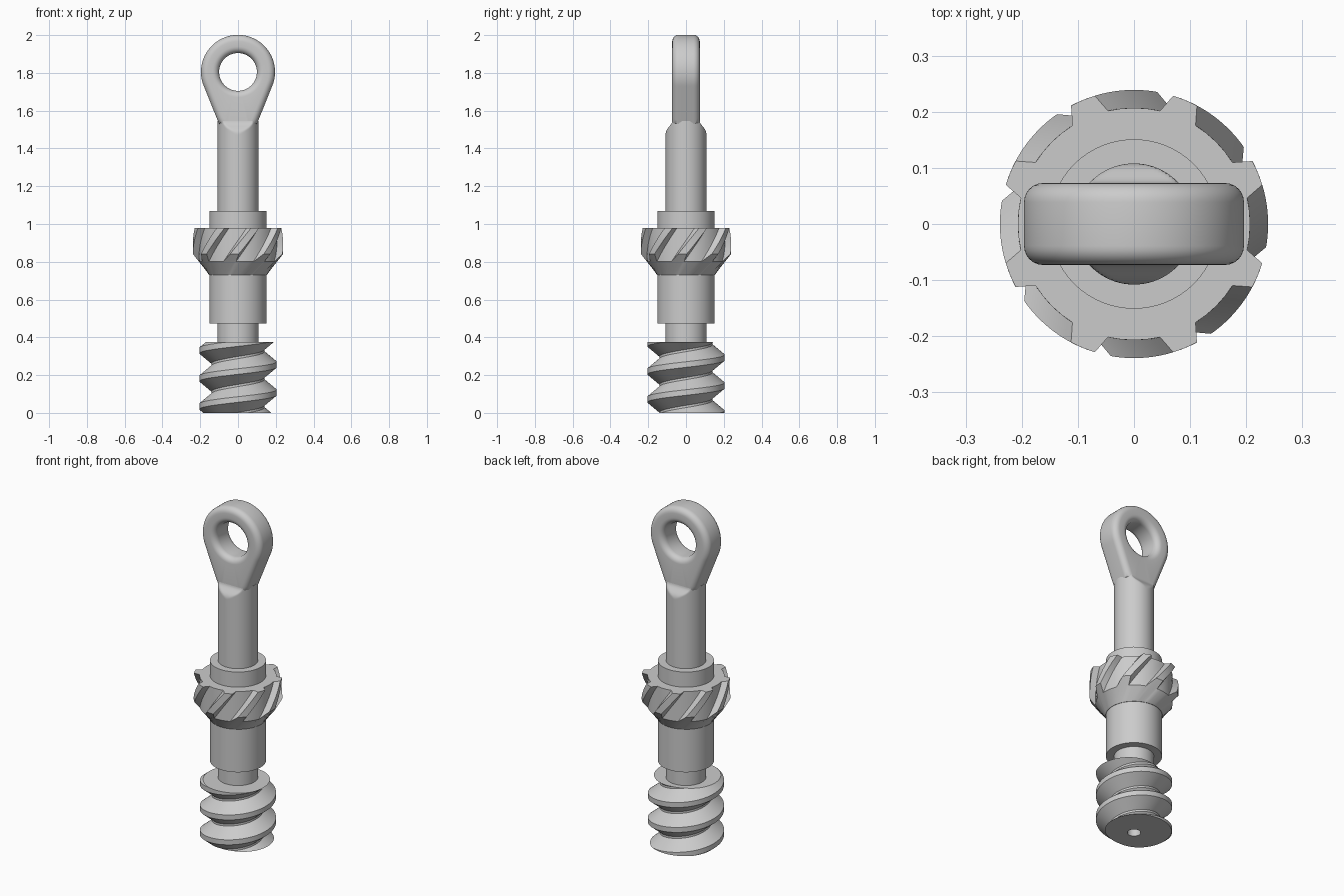
import bpy, bmesh
from math import pi, cos, sin, radians, tau, sqrt

cube = bpy.data.objects.get("Cube")
if cube:
    bpy.data.objects.remove(cube)

steel = bpy.data.materials.new("grey steel")
steel.use_nodes = True
GREY = (0.6, 0.6, 0.6, 1)
steel.diffuse_color = GREY
bsdf = next(n for n in steel.node_tree.nodes if n.type == 'BSDF_PRINCIPLED')
bsdf.inputs["Base Color"].default_value = GREY


def finish(name, bm):
    bmesh.ops.recalc_face_normals(bm, faces=bm.faces)
    mesh = bpy.data.meshes.new(name)
    bm.to_mesh(mesh)
    bm.free()
    mesh.materials.append(steel)
    obj = bpy.data.objects.new(name, mesh)
    bpy.context.collection.objects.link(obj)
    return obj


def smooth(obj):
    bpy.ops.object.select_all(action='DESELECT')
    obj.select_set(True)
    bpy.context.view_layer.objects.active = obj
    bpy.ops.object.shade_smooth_by_angle(angle=radians(30))


def loft(name, rings, loop=False):
    """Skin closed rings; cap the ends, or join last to first if loop."""
    bm = bmesh.new()
    vs = [[bm.verts.new(p) for p in ring] for ring in rings]
    n = len(vs[0])
    pairs = list(zip(vs, vs[1:])) + ([(vs[-1], vs[0])] if loop else [])
    for a, b in pairs:
        for i in range(n):
            j = (i + 1) % n
            bm.faces.new((a[i], a[j], b[j], b[i]))
    if not loop:
        bm.faces.new(vs[0])
        bm.faces.new(vs[-1])
    return finish(name, bm)


def circle(r, z, n=96, flat=1.0):
    """Circle with its front and back cut flat at y = +-flat."""
    pts = [(r * cos(tau * i / n), r * sin(tau * i / n)) for i in range(n)]
    return [(x, max(-flat, min(flat, y)), z) for x, y in pts]


def cylinder(name, r, z0, z1):
    return loft(name, [circle(r, z0), circle(r, z1)])


# Worm thread: a swept trapezoid profile, trimmed flat at both ends
PITCH, TOP = 0.148, 0.375
STEPS = 72
PROFILE = ((0.205, -0.1), (0.205, 0.1), (0.14, 0.46), (0.14, 0.54))
bm = bmesh.new()
rows = []
for turn in range(-2, 5):
    for r, u in PROFILE:
        rows.append([bm.verts.new((r * cos(tau * i / STEPS), r * sin(tau * i / STEPS),
                                   PITCH * (turn + u + i / STEPS) - 0.04))
                     for i in range(STEPS)])
step = len(PROFILE)
for k in range(len(rows) - 1 - step):
    a, b = rows[k], rows[k + 1]
    for i in range(STEPS - 1):
        bm.faces.new((a[i], a[i + 1], b[i + 1], b[i]))
    c, d = rows[k + step], rows[k + step + 1]
    bm.faces.new((a[-1], c[0], d[0], b[-1]))
for z, up in ((0, -1), (TOP, 1)):
    cut = bmesh.ops.bisect_plane(bm, geom=bm.verts[:] + bm.edges[:] + bm.faces[:],
                                 plane_co=(0, 0, z), plane_no=(0, 0, up), clear_outer=True)
    edges = [e for e in cut["geom_cut"] if isinstance(e, bmesh.types.BMEdge)]
    bmesh.ops.contextual_create(bm, geom=edges)
loose = [v for v in bm.verts if not v.link_faces]
bmesh.ops.delete(bm, geom=loose, context='VERTS')
worm = finish("worm_thread", bm)

# Centre hole in the worm's end
drill = cylinder("drill_cutter", 0.036, -0.1, 0.15)
drill.hide_render = True
hole = worm.modifiers.new("centre_hole", 'BOOLEAN')
hole.operation = 'DIFFERENCE'
hole.object = drill
bpy.context.view_layer.objects.active = worm
bpy.ops.object.modifier_apply(modifier=hole.name)
bpy.data.objects.remove(drill)
smooth(worm)

# Shaft and collars
smooth(cylinder("lower_shaft", 0.108, 0.3, 0.5))
smooth(cylinder("lower_collar", 0.151, 0.474, 0.735))
smooth(cylinder("upper_collar", 0.151, 0.97, 1.07))

# Helical gear with a conical underside
TEETH, BASE, GEAR_TOP = 8, 0.73, 0.98
TWIST = radians(195)
columns = []
for t in range(TEETH):
    for deg, r in ((-13, 0.207), (-6.5, 0.207), (0, 0.207), (6.5, 0.207), (13, 0.207),
                   (17, 0.239), (22.5, 0.239), (28, 0.239)):
        columns.append((radians(deg + 360 / TEETH * t), r))


def gear_point(a, r, z):
    a += TWIST * (z - GEAR_TOP)
    return (r * cos(a), r * sin(a), z)


rings = [[gear_point(a, 0.153, BASE) for a, r in columns]]
for k in range(11):
    ring = []
    for a, r in columns:
        z0 = BASE + (r - 0.153) * 1.3
        ring.append(gear_point(a, r, z0 + (GEAR_TOP - z0) * k / 10))
    rings.append(ring)
smooth(loft("helical_gear", rings))

# Rod, with its top blending from round to flat-sided
ROD, HALF = 0.108, 0.073
rings = [circle(ROD, 1.0)]
for k in range(13):
    t = k / 12
    flat = HALF + (ROD - HALF) * (1 + cos(pi * t ** 1.3)) / 2
    rings.append(circle(ROD, 1.47 + 0.075 * t, flat=flat))
smooth(loft("upper_rod", rings))

# Eye: teardrop ring with rounded edges
CENTRE, OUTER, HOLE, ROUND = 1.805, 0.196, 0.1, 0.034
NORMAL, FOOT = radians(-22), 0.275


def outline(a, inset):
    """Distance from the eye centre to the teardrop edge at angle a."""
    r = OUTER - inset
    if sin(a) > sin(NORMAL):
        return r
    right = a if cos(a) >= 0 else pi - a
    away = right - NORMAL
    return min(r / max(cos(away), 0.05), FOOT / -sin(a))


section = []  # (is outer edge, inset, y) around the ring's cross-section
for outer, sign in ((True, 1), (False, -1)):
    for corner in (-1, 1):
        for k in range(7):
            q = pi / 2 * (k / 6 if corner > 0 else 1 - k / 6)
            y = corner * (HALF - ROUND + ROUND * sin(q))
            section.append((outer, ROUND * (1 - cos(q)), y * sign))
rings = []
COUNT = 144
for i in range(COUNT):
    a = tau * i / COUNT
    ring = []
    for outer, inset, y in section:
        r = outline(a, inset) if outer else HOLE + inset
        ring.append((r * cos(a), y, CENTRE + r * sin(a)))
    rings.append(ring)
smooth(loft("eye", rings, loop=True))
